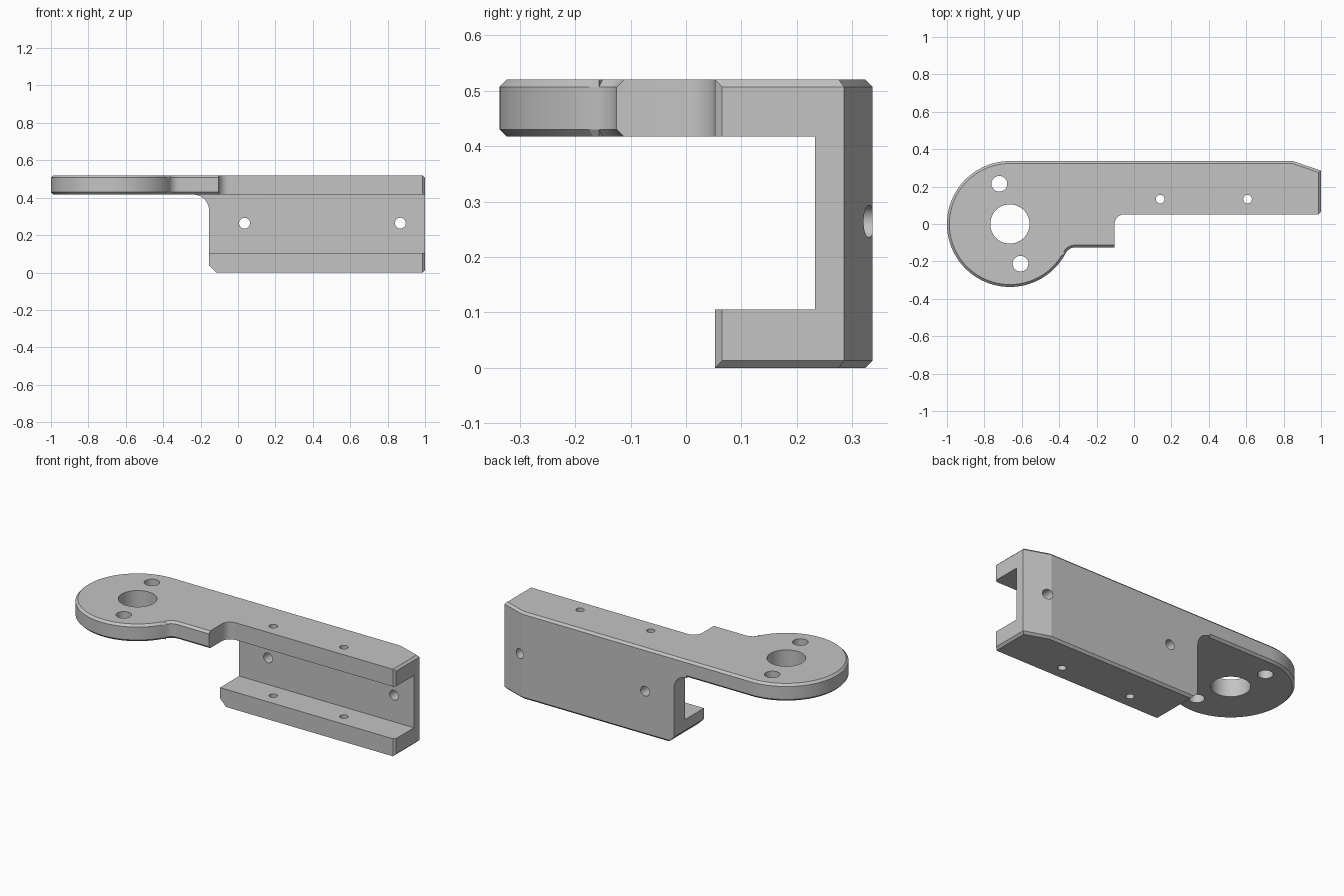
import bpy, bmesh
from math import sin, cos, pi, radians, sqrt, atan2
from mathutils import Vector

cube = bpy.data.objects.get("Cube")
if cube:
    bpy.data.objects.remove(cube)

grey = bpy.data.materials.new("light grey")
grey.use_nodes = True
GREY = (0.55, 0.55, 0.55, 1)
grey.diffuse_color = GREY
grey.node_tree.nodes["Principled BSDF"].inputs["Base Color"].default_value = GREY

C = 0.013                       # chamfer size
CX, R = -0.6635, 0.3365         # round head
FRONT, BACK, STEP_X, STEP_Y = 0.052, 0.3365, -0.105, -0.125
PLATE_Z, TOP = 0.417, 0.52


def arc(cx, cy, r, a0, a1, n):
    return [(cx + r * cos(a0 + (a1 - a0) * i / n), cy + r * sin(a0 + (a1 - a0) * i / n))
            for i in range(n + 1)]


def offset(pts, amount):
    """Move each edge of a counter-clockwise outline inwards by amount(midpoint, normal)."""
    lines = []
    for i, p in enumerate(pts):
        a, b = Vector(p), Vector(pts[(i + 1) % len(pts)])
        d = (b - a).normalized()
        n = Vector((-d.y, d.x))
        lines.append((a + n * amount((a + b) / 2, n), d))
    out = []
    for i, (p, d) in enumerate(lines):
        q, e = lines[i - 1]
        cross = e.x * d.y - e.y * d.x
        if abs(cross) < 1e-5:
            out.append(tuple(p))
        else:
            w = p - q
            out.append(tuple(q + e * ((w.x * d.y - w.y * d.x) / cross)))
    return out


def loft(name, rings):
    bm = bmesh.new()
    loops = [[bm.verts.new(p) for p in ring] for ring in rings]
    bm.faces.new(loops[0][::-1])
    bm.faces.new(loops[-1])
    n = len(loops[0])
    for lo, hi in zip(loops, loops[1:]):
        for i in range(n):
            j = (i + 1) % n
            bm.faces.new((lo[i], lo[j], hi[j], hi[i]))
    bmesh.ops.remove_doubles(bm, verts=bm.verts, dist=1e-5)
    bmesh.ops.recalc_face_normals(bm, faces=bm.faces)
    me = bpy.data.meshes.new(name)
    bm.to_mesh(me)
    bm.free()
    me.materials.append(grey)
    ob = bpy.data.objects.new(name, me)
    bpy.context.collection.objects.link(ob)
    return ob


def flat(pts, z):
    return [(x, y, z) for x, y in pts]


def upright(pts, y):
    return [(x, y, z) for x, z in pts]


def boolean(ob, other, operation):
    other.hide_render = True
    mod = ob.modifiers.new(operation.title(), 'BOOLEAN')
    mod.operation, mod.solver, mod.object = operation, 'EXACT', other
    bpy.context.view_layer.objects.active = ob
    bpy.ops.object.modifier_apply(modifier=mod.name)
    bpy.data.objects.remove(other)


# Plan outlines, counter-clockwise
nose = [(1 - C, FRONT), (1, FRONT + C), (1, 0.285), (0.85, BACK)]
rf = 0.06
fy = STEP_Y - rf
fx = CX + sqrt((R + rf) ** 2 - fy ** 2)
touch = atan2(fy, fx - CX)
plate_outline = (nose + arc(CX, 0, R, pi / 2, 2 * pi + touch, 72)
                 + arc(fx, fy, rf, touch + pi, pi / 2, 8)
                 + [(STEP_X, STEP_Y)]
                 + arc(STEP_X + 0.055, FRONT - 0.055, 0.055, pi, pi / 2, 12))


def plate_top(mid, n):
    plain = mid.x > STEP_X - 0.001 and mid.y < FRONT + C
    return 0 if plain else C


def plate_bottom(mid, n):
    return 0 if mid.x > 0.9 else plate_top(mid, n)


# Top plate with chamfered rims
body = loft("bracket_body", [
    flat(offset(plate_outline, plate_bottom), PLATE_Z), flat(plate_outline, PLATE_Z + C),
    flat(plate_outline, TOP - C), flat(offset(plate_outline, plate_top), TOP)])

# Channel wall and lower flange
chan = nose + [(-0.24, BACK), (-0.24, FRONT)]
rim = offset(chan, lambda mid, n: C if mid.y > FRONT + C and mid.x > -0.2 else 0)
channel = loft("channel", [flat(rim, 0), flat(chan, C), flat(chan, 0.46)])
pocket = [(-1, 0.105), (2, 0.105), (2, PLATE_Z), (-1, PLATE_Z)]
boolean(channel, loft("pocket", [upright(pocket, -0.5), upright(pocket, 0.233)]), 'DIFFERENCE')

# Channel left end: rounded top corner, clipped bottom corner
END = -0.155
end_cut = ([(-0.5, -0.1), (END + 0.14, -0.1), (END + 0.04, 0), (END, 0.04)]
           + arc(END - 0.085, PLATE_Z - 0.085, 0.085, 0, pi / 2, 14) + [(-0.5, PLATE_Z)])
boolean(channel, loft("end_cut", [upright(end_cut, -0.5), upright(end_cut, 0.6)]), 'DIFFERENCE')
boolean(body, channel, 'UNION')

# Vertical holes: head bore, head screws, flange screws
for x, y, r in [(CX, 0, 0.105), (-0.72, 0.215, 0.042), (-0.607, -0.212, 0.042),
                (0.14, 0.133, 0.023), (0.607, 0.133, 0.023)]:
    ring = arc(x, y, r, 0, 2 * pi, 48)[:-1]
    boolean(body, loft("hole", [flat(ring, -0.1), flat(ring, 0.7)]), 'DIFFERENCE')

# Wall screw holes
for x in (0.035, 0.868):
    ring = arc(x, 0.264, 0.029, 0, 2 * pi, 40)[:-1]
    boolean(body, loft("hole", [upright(ring, 0.15), upright(ring, 0.5)]), 'DIFFERENCE')

bpy.ops.object.select_all(action='DESELECT')
body.select_set(True)
bpy.context.view_layer.objects.active = body
bpy.ops.object.shade_smooth_by_angle(angle=radians(14))
